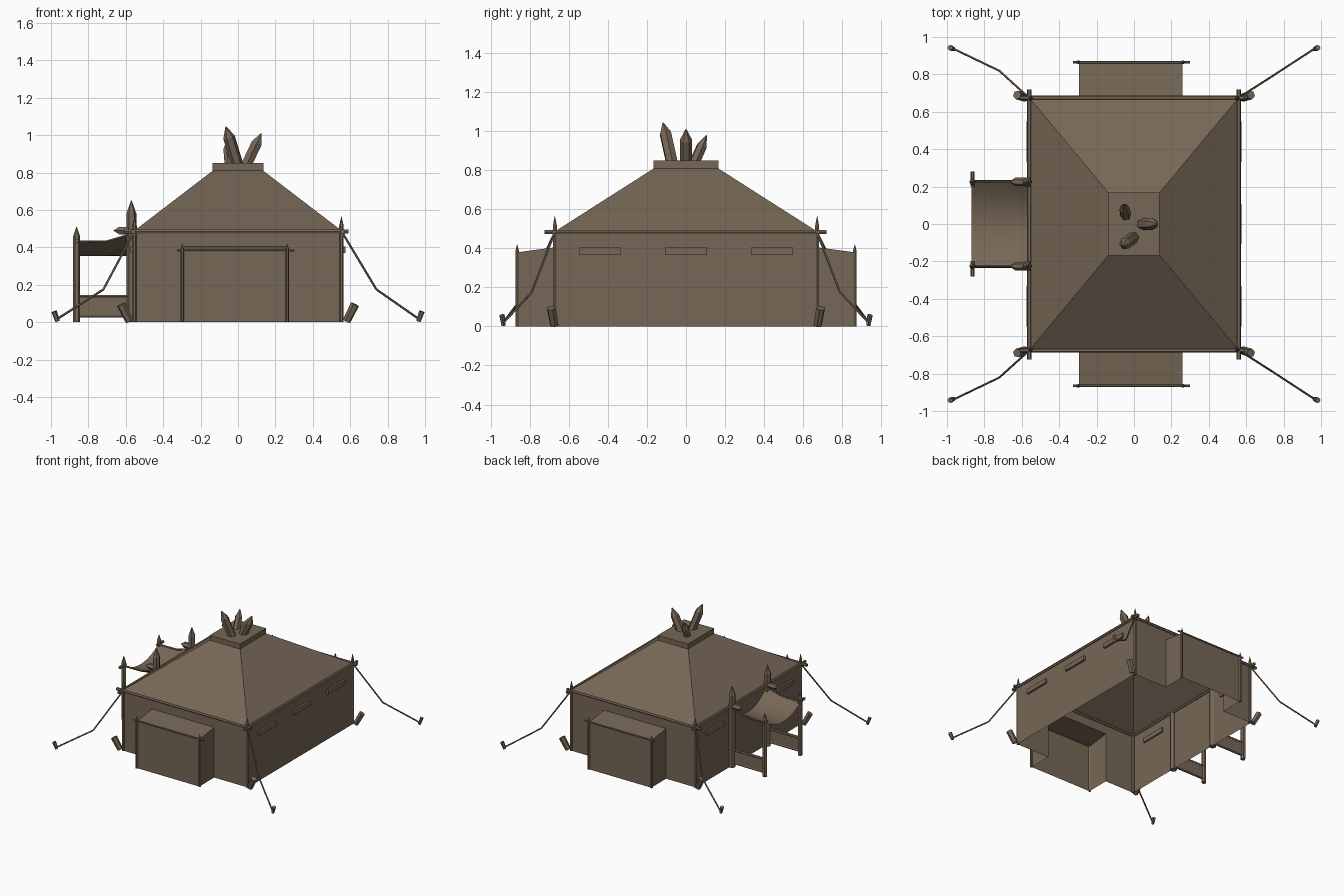
import bpy, bmesh, math
from mathutils import Vector, Matrix

if "Cube" in bpy.data.objects:
    bpy.data.objects.remove(bpy.data.objects["Cube"])

canvas = bpy.data.materials.new("weathered_brown")
canvas.diffuse_color = (0.18, 0.135, 0.092, 1)
canvas.use_nodes = True
canvas.node_tree.nodes["Principled BSDF"].inputs["Base Color"].default_value = canvas.diffuse_color


def finish(name, bm):
    bmesh.ops.remove_doubles(bm, verts=bm.verts, dist=0.0002)
    bmesh.ops.recalc_face_normals(bm, faces=bm.faces)
    me = bpy.data.meshes.new(name)
    bm.to_mesh(me)
    bm.free()
    me.materials.append(canvas)
    ob = bpy.data.objects.new(name, me)
    bpy.context.collection.objects.link(ob)
    return ob


def face(bm, pts):
    bm.faces.new([bm.verts.new(p) for p in pts])


def log(name, a, b, r, tip=0.0, sides=6, r_end=None):
    """Faceted pole from a to b; the last 'tip' length tapers to a point."""
    a, b = Vector(a), Vector(b)
    d = b - a
    rot = d.to_track_quat('Z', 'Y').to_matrix().to_4x4()
    bm = bmesh.new()
    h = d.length - tip
    rings = [(0, r), (h, r_end or r)]
    if tip:
        rings.append((d.length, r * 0.08))
    loops = []
    for z, rad in rings:
        loops.append([bm.verts.new((rad * math.cos(math.tau * i / sides),
                                    rad * math.sin(math.tau * i / sides), z)) for i in range(sides)])
    for lo, hi in zip(loops, loops[1:]):
        for i in range(sides):
            j = (i + 1) % sides
            bm.faces.new((lo[i], lo[j], hi[j], hi[i]))
    bm.faces.new(loops[0][::-1])
    bm.faces.new(loops[-1])
    bm.transform(Matrix.Translation(a) @ rot)
    return finish(name, bm)


def box(name, c, s):
    bm = bmesh.new()
    bmesh.ops.create_cube(bm, size=1, matrix=Matrix.Translation(c) @ Matrix.Diagonal((*s, 1)))
    return finish(name, bm)


W, D, H = 0.56, 0.675, 0.485       # half width, half depth, eave height
TW, TD, TH = 0.135, 0.165, 0.81    # roof top
AX0, AX1, AY, AH = -0.295, 0.26, 0.865, 0.38   # porch annex

# Main tent shell: side walls, gable walls with porch openings, hipped roof
bm = bmesh.new()
for s in (-1, 1):
    face(bm, [(s * W, -D, 0), (s * W, D, 0), (s * W, D, H), (s * W, -D, H)])
    outline = [(-W, 0), (AX0, 0), (AX0, 0.405), (AX1, 0.405), (AX1, 0), (W, 0), (W, H), (-W, H)]
    face(bm, [(x, s * D, z) for x, z in outline])
    face(bm, [(s * W, -D, H), (s * W, D, H), (s * TW, TD, TH), (s * TW, -TD, TH)])
    face(bm, [(-W, s * D, H), (W, s * D, H), (TW, s * TD, TH), (-TW, s * TD, TH)])
finish("tent_shell", bm)
box("roof_cap", (0, 0, 0.83), (0.27, 0.335, 0.04))

# Spikes leaning out of the roof cap
for a, b, r in (((0.0, -0.07, 0.83), (-0.065, -0.118, 1.045), 0.032),
                ((0.04, 0, 0.83), (0.125, 0, 1.01), 0.032),
                ((-0.043, 0.04, 0.83), (-0.055, 0.105, 0.98), 0.028)):
    log("roof_spike", a, b, r, 0.06)

# Front and back porches
for s in (-1, 1):
    bm = bmesh.new()
    for x in (AX0, AX1):
        face(bm, [(x, s * D, 0), (x, s * AY, 0), (x, s * AY, AH), (x, s * D, 0.405)])
    face(bm, [(AX0, s * AY, 0), (AX1, s * AY, 0), (AX1, s * AY, AH), (AX0, s * AY, AH)])
    face(bm, [(AX0, s * D, 0.405), (AX1, s * D, 0.405), (AX1, s * AY, AH), (AX0, s * AY, AH)])
    finish("porch_shell", bm)
    for x in (AX0 - 0.003, AX1 + 0.003):
        log("porch_post", (x, s * AY, 0), (x, s * AY, 0.42), 0.01, 0.03)
    log("porch_beam", (-0.325, s * AY, 0.383), (0.3, s * AY, 0.383), 0.007)

# Eave poles
for s in (-1, 1):
    log("eave_pole_long", (s * W, -0.725, 0.485), (s * W, 0.72, 0.485), 0.012)
    log("eave_pole_short", (-0.61, s * D, 0.485), (0.59, s * D, 0.485), 0.012)

# Corner posts, corner stakes, guy ropes and pegs
for sx in (-1, 1):
    mid = Vector((0.74, 0.79, 0.175)) if sx > 0 else Vector((0.72, 0.82, 0.175))
    for sy in (-1, 1):
        m = lambda x, y, z: (sx * x, sy * y, z)
        log("corner_post", m(0.553, 0.672, 0), m(0.553, 0.672, 0.565), 0.012, 0.05)
        log("corner_stake", m(0.58, 0.675, 0.005), m(0.625, 0.69, 0.095), 0.022, r_end=0.024)
        log("guy_rope_upper", m(0.56, 0.675, 0.475), m(*mid), 0.006, sides=5)
        log("guy_rope_lower", m(*mid), m(0.97, 0.94, 0.015), 0.006, sides=5)
        log("rope_peg", m(0.965, 0.935, 0.005), m(0.983, 0.943, 0.058), 0.012, r_end=0.015)

# Rolled window flaps
for s, ys in ((1, (-0.44, 0.0, 0.44)), (-1, (-0.44, 0.44))):
    for y in ys:
        box("window_roll", (s * 0.562, y, 0.387), (0.028, 0.215, 0.036))

# Side entrance: posts, tie logs, rails
for s in (-1, 1):
    y = s * 0.225
    log("entrance_inner_post", (-0.57, y, 0), (-0.57, y, 0.65), 0.027, 0.07)
    log("entrance_outer_post", (-0.863, y, 0), (-0.863, y, 0.51), 0.018, 0.05)
    log("entrance_tie_log", (-0.55, y, 0.49), (-0.665, y, 0.49), 0.023, 0.03)
    log("outer_tie_log", (-0.863, s * 0.2, 0.435), (-0.863, s * 0.28, 0.435), 0.011)
    log("canopy_edge_pole_outer", (-0.875, y, 0.43), (-0.70, y, 0.432), 0.007)
    log("canopy_edge_pole_inner", (-0.70, y, 0.432), (-0.58, y, 0.468), 0.007)
    box("rail_panel", (-0.717, y, 0.085), (0.29, 0.008, 0.11))
    log("rail_top", (-0.875, y, 0.138), (-0.57, y, 0.138), 0.01)
    log("rail_bottom", (-0.865, y, 0.032), (-0.57, y, 0.032), 0.008)

# Sagging canopy over the side entrance
bm = bmesh.new()
N = 10
rows = []
for x, edge in ((-0.87, 0.43), (-0.70, 0.432), (-W, 0.47)):
    row = []
    for i in range(N + 1):
        t = 2 * i / N - 1
        row.append(bm.verts.new((x, t * 0.225, edge - (edge - 0.355) * (1 - t * t))))
    rows.append(row)
for a, b in zip(rows, rows[1:]):
    for i in range(N):
        bm.faces.new((a[i], a[i + 1], b[i + 1], b[i])).smooth = True
finish("entrance_canopy", bm)
